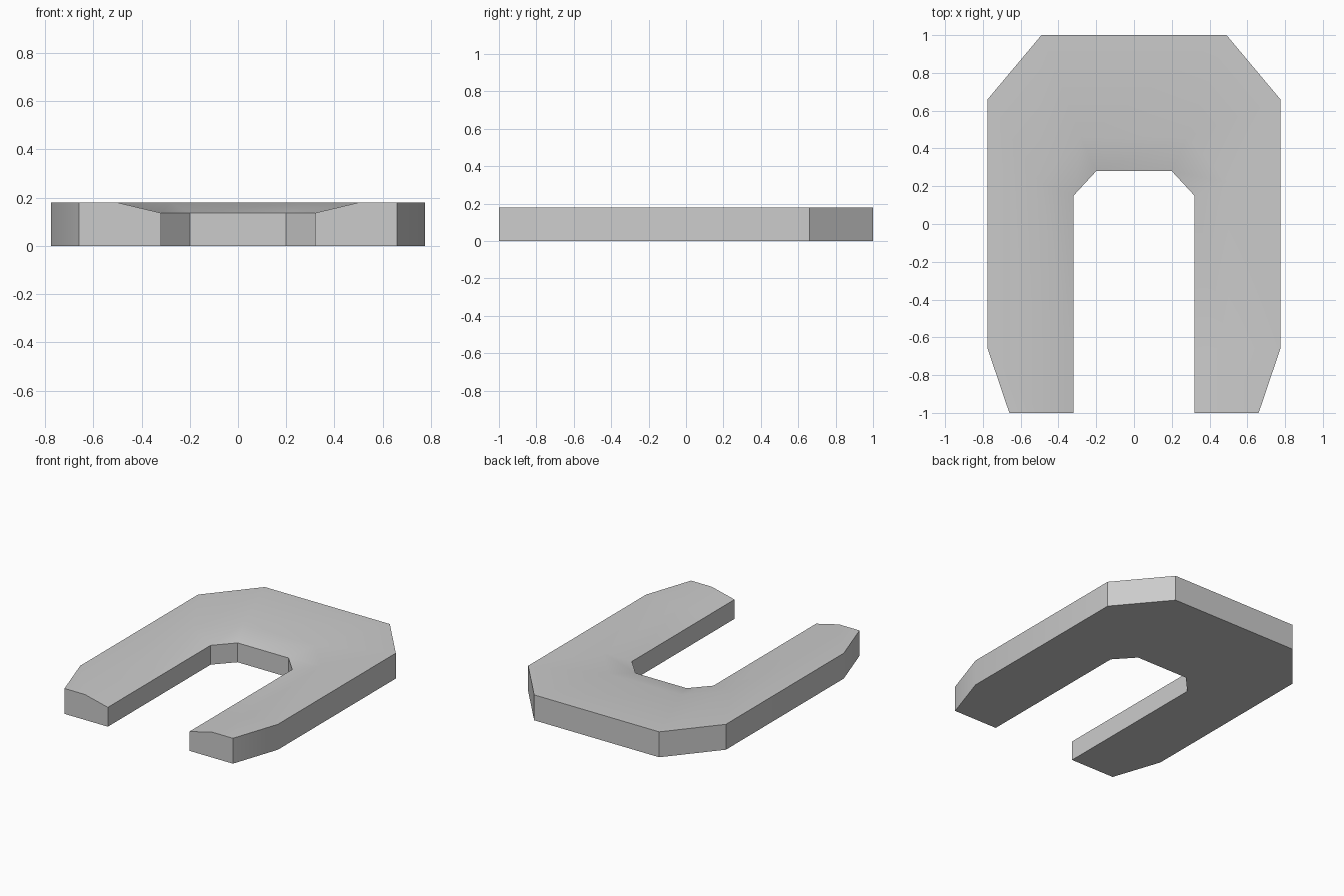
import bpy
import bmesh
import math

cube = bpy.data.objects.get("Cube")
if cube:
    bpy.data.objects.remove(cube, do_unlink=True)

TOP, INNER_TOP = 0.18, 0.137

# Left half of each horseshoe outline, from the front tip to the back
outer = [(0.66, -1), (0.775, -0.66), (0.775, 0.66), (0.49, 1)]
ridge = [(0.5, -1), (0.5, -0.66), (0.5, 0.22), (0.28, 0.46)]
inner = [(0.32, -1), (0.32, -0.66), (0.32, 0.15), (0.2, 0.28)]


def ring(bm, half, z):
    """Full run of vertices from the left tip round to the right tip."""
    pts = half + [(-x, y) for x, y in reversed(half)]
    return [bm.verts.new((x, y, z)) for x, y in pts]


bm = bmesh.new()
# Cross-section loop: bottom, outer wall, flat top, sloping inner top, inner wall
loops = [
    ring(bm, outer, 0),
    ring(bm, outer, TOP),
    ring(bm, ridge, TOP),
    ring(bm, inner, INNER_TOP),
    ring(bm, inner, 0),
]
for a, b in zip(loops, loops[1:] + loops[:1]):
    for i in range(len(a) - 1):
        bm.faces.new((a[i], a[i + 1], b[i + 1], b[i]))

# Flat front tips
for end in (0, -1):
    bm.faces.new([loop[end] for loop in loops])
bmesh.ops.recalc_face_normals(bm, faces=bm.faces)

mesh = bpy.data.meshes.new("horseshoe_plate")
bm.to_mesh(mesh)
bm.free()
plate = bpy.data.objects.new("horseshoe_plate", mesh)
bpy.context.collection.objects.link(plate)

# Plain grey
grey = bpy.data.materials.new("plain_grey")
grey.use_nodes = True
colour = (0.6, 0.6, 0.6, 1)
grey.diffuse_color = colour
grey.node_tree.nodes["Principled BSDF"].inputs["Base Color"].default_value = colour
mesh.materials.append(grey)

# Soft top, crisp walls
bpy.ops.object.select_all(action="DESELECT")
plate.select_set(True)
bpy.context.view_layer.objects.active = plate
bpy.ops.object.shade_smooth_by_angle(angle=math.radians(30))
